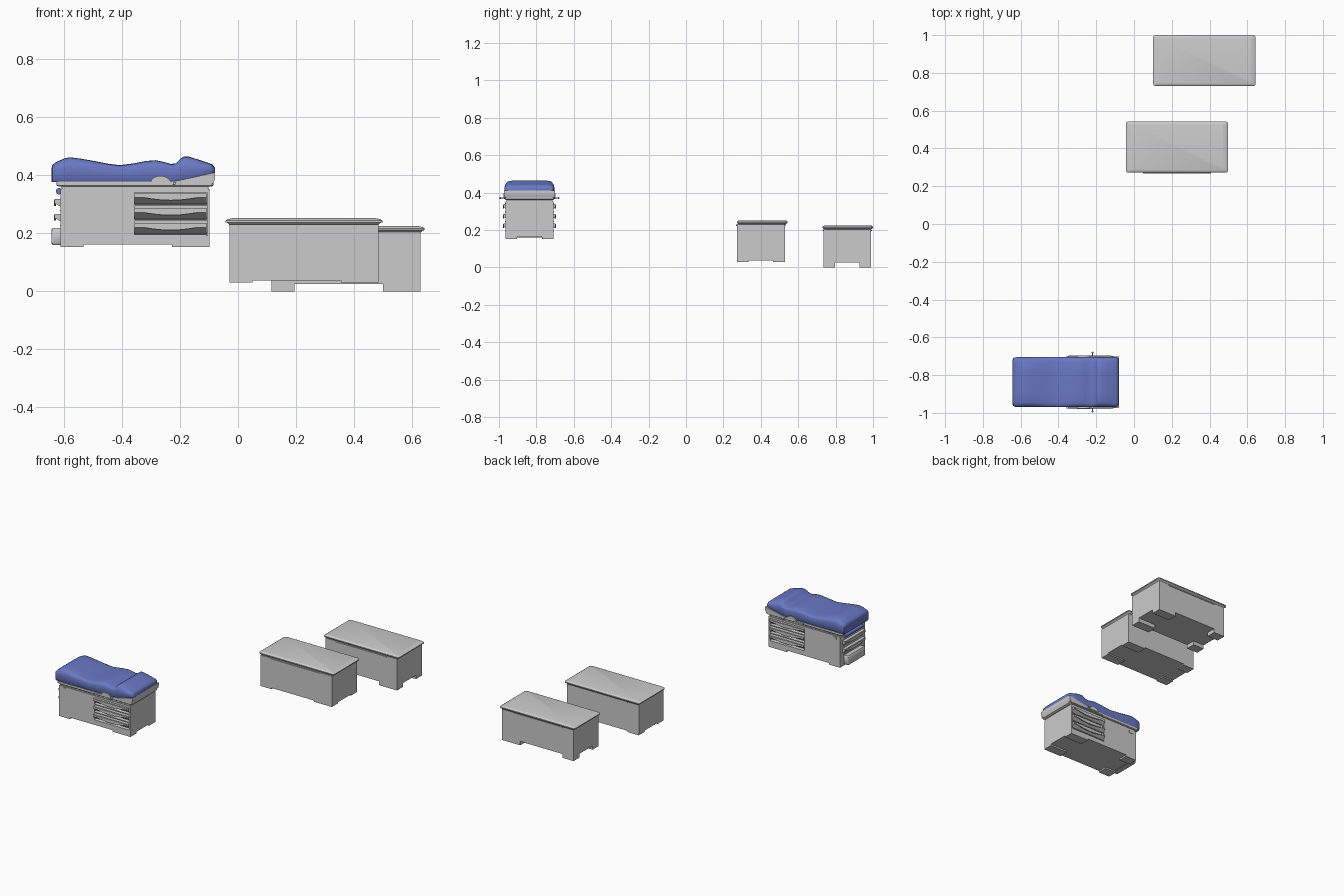
import bpy, bmesh, math
from mathutils import Matrix, Vector

if "Cube" in bpy.data.objects:
    bpy.data.objects.remove(bpy.data.objects["Cube"])

TY = -0.837  # centre line of the padded table


def finish(name, bm, mat=None, smooth=False, matrix=None):
    if matrix:
        bm.transform(matrix)
    bmesh.ops.recalc_face_normals(bm, faces=bm.faces[:])
    me = bpy.data.meshes.new(name)
    bm.to_mesh(me)
    bm.free()
    ob = bpy.data.objects.new(name, me)
    bpy.context.collection.objects.link(ob)
    if mat:
        me.materials.append(mat)
    if smooth:
        bpy.ops.object.select_all(action='DESELECT')
        ob.select_set(True)
        bpy.context.view_layer.objects.active = ob
        bpy.ops.object.shade_smooth_by_angle(angle=math.radians(40))
    return ob


def skin(rings):
    """Join closed rings of points and cap both ends."""
    bm = bmesh.new()
    vs = [[bm.verts.new(p) for p in r] for r in rings]
    n = len(vs[0])
    for a, b in zip(vs, vs[1:]):
        for i in range(n):
            j = (i + 1) % n
            bm.faces.new((a[i], a[j], b[j], b[i]))
    bm.faces.new(vs[0])
    bm.faces.new(vs[-1])
    return bm


def prism_y(pts, y0, y1):
    return skin([[(x, y, z) for x, z in pts] for y in (y0, y1)])


def prism_x(pts, x0, x1):
    return skin([[(x, y, z) for y, z in pts] for x in (x0, x1)])


def rounded_stack(cx, cy, layers):
    """layers: half x, half y, corner radius, z"""
    rings = []
    for hx, hy, r, z in layers:
        ring = []
        for k, (sx, sy) in enumerate(((1, 1), (-1, 1), (-1, -1), (1, -1))):
            for s in range(5):
                a = math.pi / 2 * (k + s / 4)
                ring.append((cx + sx * (hx - r) + r * math.cos(a),
                             cy + sy * (hy - r) + r * math.sin(a), z))
        rings.append(ring)
    return skin(rings)


def cabinet(name, x0, x1, y0, y1, z0, z1, lift, fx0, fx1, fy):
    """Box whose four bottom corners are pulled down into feet."""
    bm = bmesh.new()
    bmesh.ops.create_cube(bm, size=1)
    for v in bm.verts:
        v.co = Vector((x0 if v.co.x < 0 else x1, y0 if v.co.y < 0 else y1,
                       z0 + lift if v.co.z < 0 else z1))
    for co, no in (((x0 + fx0, 0, 0), (1, 0, 0)), ((x1 - fx1, 0, 0), (1, 0, 0)),
                   ((0, y0 + fy, 0), (0, 1, 0)), ((0, y1 - fy, 0), (0, 1, 0))):
        bmesh.ops.bisect_plane(bm, geom=bm.verts[:] + bm.edges[:] + bm.faces[:],
                               plane_co=co, plane_no=no)
    feet = []
    for f in bm.faces:
        c = f.calc_center_median()
        if (abs(c.z - z0 - lift) < 1e-5 and not x0 + fx0 < c.x < x1 - fx1
                and not y0 + fy < c.y < y1 - fy):
            feet.append(f)
    ext = bmesh.ops.extrude_face_region(bm, geom=feet)
    for v in ext['geom']:
        if isinstance(v, bmesh.types.BMVert):
            v.co.z = z0
    return finish(name, bm)


def place(x, y, z, deg):
    return Matrix.Translation((x, y, z)) @ Matrix.Rotation(math.radians(deg), 4, 'Z')


def drawer(name, w, h, out, matrix):
    # front with a steep finger recess below the grip
    prof = [(-out, .5), (-out, .15), (.018, -.35), (-.002, -.4),
            (-.002, -.5), (.03, -.5), (.03, .5)]
    finish(name, prism_x([(y, z * h) for y, z in prof], -w / 2, w / 2), matrix=matrix)
    # grip with a lower edge that dips in the middle
    arc = [(-w * .46 + w * .92 * i / 12, h * (.25 - .3 * math.sin(math.pi * i / 12)))
           for i in range(13)]
    pts = arc + [(w * .46, h * .42), (-w * .46, h * .42)]
    finish(name + "_grip", prism_y(pts, -out - .003, -out + .004), matrix=matrix)


blue = bpy.data.materials.new("blue_padding")
blue.diffuse_color = (0.14, 0.19, 0.55, 1)
blue.use_nodes = True
blue.node_tree.nodes["Principled BSDF"].inputs["Base Color"].default_value = blue.diffuse_color

# two plain cabinets with lids
for tag, cx, cy, z0, z1, lift, lid_y in (("middle", .2275, .4, .03, .231, .008, .407),
                                         ("rear", .3725, .862, 0, .204, .025, .865)):
    cabinet(tag + "_cabinet", cx - .2575, cx + .2575, cy - .128, cy + .128,
            z0, z1, lift, .08, .13, .062)
    finish(tag + "_lid", rounded_stack(cx, lid_y, [
        (.2575, .126, .004, z1 - .002), (.262, .130, .008, z1 + .004),
        (.271, .135, .012, z1 + .007), (.271, .135, .012, z1 + .013),
        (.262, .130, .012, z1 + .018), (.245, .122, .012, z1 + .021)]), smooth=True)
    for s in (-1, 1):
        y = cy + s * .128
        finish(tag + "_side_strip", prism_y(
            [(cx - .18, z1 - .009), (cx + .18, z1 - .009),
             (cx + .18, z1 - .003), (cx - .18, z1 - .003)], y - .004, y + .004))

# padded table base, with pockets cut for the side drawers
base = cabinet("table_base", -.612, -.098, TY - .128, TY + .128,
               .152, .352, .01, .08, .13, .062)
for s in (-1, 1):
    bm = bmesh.new()
    bmesh.ops.create_cube(bm, size=1, matrix=Matrix.Translation(
        (-.2325, TY + s * .128, .265)) @ Matrix.Diagonal((.25, .06, .15, 1)))
    cutter = finish("drawer_pocket_cutter", bm)
    cutter.hide_render = True
    mod = base.modifiers.new("pocket", 'BOOLEAN')
    mod.object = cutter
    mod.solver = 'EXACT'
    bpy.context.view_layer.objects.active = base
    bpy.ops.object.modifier_apply(modifier=mod.name)
    bpy.data.objects.remove(cutter)

finish("base_cap", rounded_stack(-.355, TY, [
    (.253, .124, .004, .350), (.253, .124, .004, .364)]))

# drawers on both long sides, and small control panels
for side, s, deg in (("front", -1, 0), ("back", 1, 180)):
    for i in range(3):
        drawer(f"{side}_drawer_{i + 1}", .248, .044, .011,
               place(-.2325, TY + s * .128, .316 - .0515 * i, deg))
    y = TY + s * .128
    finish(side + "_panel", prism_y([(-.585, .33), (-.581, .326), (-.557, .326),
                                     (-.557, .345), (-.585, .345)], y - .003, y + .003))
# foot-end drawers, step and roll
for i, z in enumerate((.297, .246)):
    drawer(f"end_drawer_{i + 1}", .21, .042, .02, place(-.612, TY, z, -90))
finish("foot_step", rounded_stack(-.622, TY, [
    (.018, .085, .006, .160), (.022, .09, .008, .166),
    (.022, .09, .008, .212), (.017, .085, .008, .219)]), smooth=True)
bm = bmesh.new()
bmesh.ops.create_cone(bm, cap_ends=True, segments=16, radius1=.011, radius2=.011, depth=.18,
                      matrix=Matrix.Translation((-.617, TY, .345)) @ Matrix.Rotation(math.pi / 2, 4, 'X'))
finish("end_roll", bm, blue, smooth=True)

# frame under the padding
finish("back_tray", rounded_stack(-.355, TY, [
    (.262, .128, .01, .361), (.271, .132, .012, .365), (.271, .132, .012, .378)]))
seat = [(-.35, .366), (-.095, .366), (-.084, .374), (-.079, .39), (-.079, .41),
        (-.215, .380), (-.35, .376)]
finish("seat_tray", prism_y(seat, TY - .136, TY + .136))
disc = [(-.267 + .036 * math.cos(math.pi * i / 16), .370 + .028 * math.sin(math.pi * i / 16))
        for i in range(17)]
for s in (-1, 1):
    a, b = sorted((TY + s * .128, TY + s * .140))
    finish("hinge_cover", prism_y(disc, a, b))
    # release pin with a small knob
    bm = bmesh.new()
    bmesh.ops.create_cone(bm, cap_ends=True, segments=10, radius1=.002, radius2=.002, depth=.04,
                          matrix=Matrix.Translation((-.22, TY + s * .138, .371))
                          @ Matrix.Rotation(math.pi / 2, 4, 'X'))
    bmesh.ops.create_uvsphere(bm, u_segments=12, v_segments=8, radius=.005,
                              matrix=Matrix.Translation((-.22, TY + s * .156, .371)))
    finish("release_pin", bm, smooth=True)

# padding: x, top height, half width along the table
stations = [(-.643, .425, .118), (-.640, .436, .126), (-.630, .444, .131), (-.60, .458, .133),
            (-.58, .462, .133), (-.54, .457, .133), (-.495, .449, .133), (-.45, .440, .133),
            (-.408, .435, .133), (-.36, .441, .133), (-.32, .449, .133), (-.285, .452, .133),
            (-.255, .446, .133), (-.232, .439, .133), (-.215, .441, .133), (-.20, .456, .133),
            (-.188, .464, .133), (-.168, .464, .133), (-.133, .453, .133), (-.10, .442, .132),
            (-.087, .437, .128), (-.080, .426, .120)]
rings = []
for x, zt, w in stations:
    zb = .377 + max(0, x + .215) * .22
    sh = min(.428, zt - .012)
    half = [(w * .96, zb), (w, zb + .008), (w, sh), (w * .975, sh + .4 * (zt - sh)),
            (w * .91, sh + .75 * (zt - sh)), (w * .82, zt - .001), (w * .4, zt)]
    rings.append([(x, TY + y, z) for y, z in half] +
                 [(x, TY - y, z) for y, z in reversed(half)])
finish("padded_top", skin(rings), blue, smooth=True)
